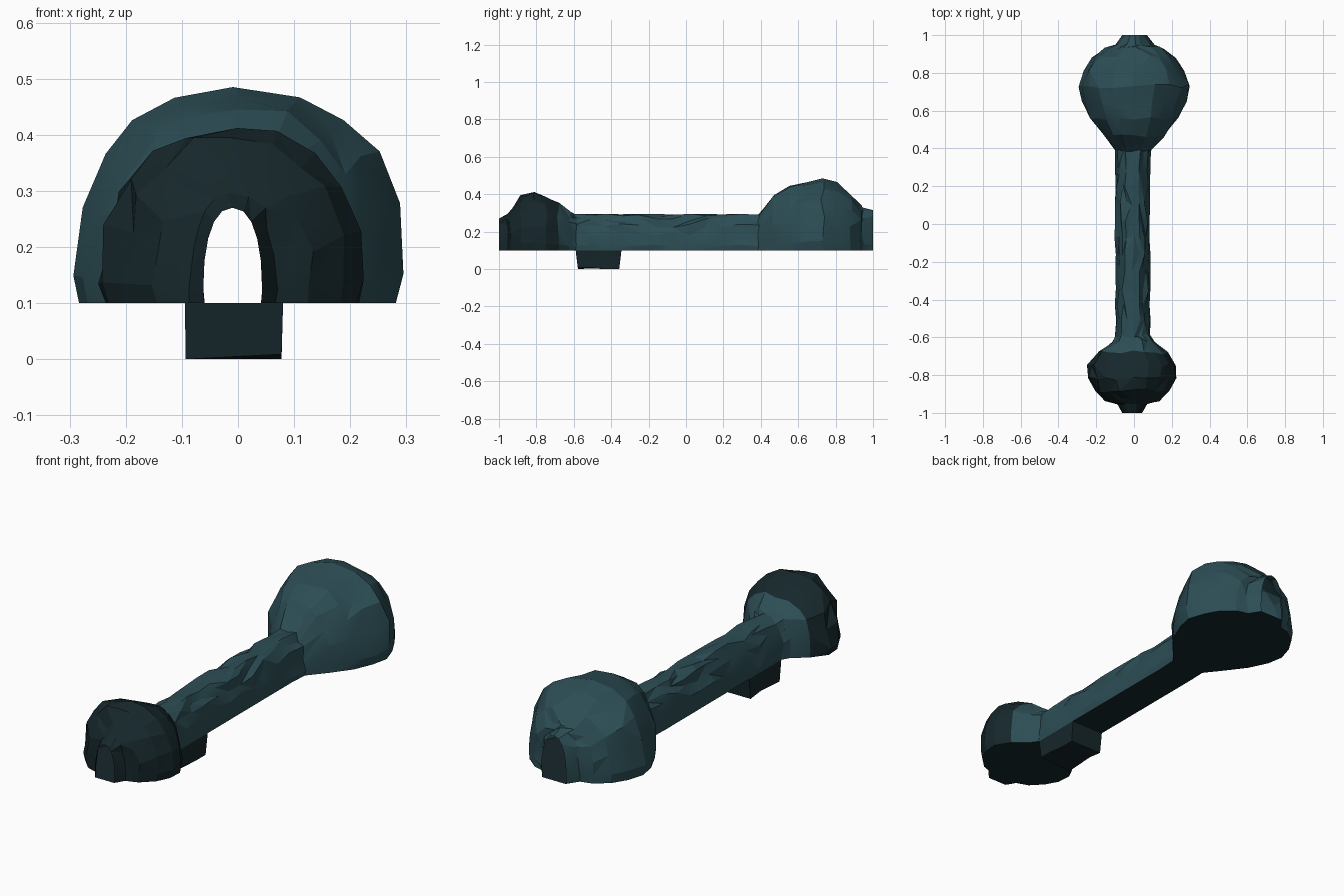
import bpy, bmesh, math, random

if "Cube" in bpy.data.objects:
    bpy.data.objects.remove(bpy.data.objects["Cube"])

random.seed(4)

def material(name, colour):
    m = bpy.data.materials.new(name)
    m.diffuse_color = colour
    m.use_nodes = True
    m.node_tree.nodes["Principled BSDF"].inputs["Base Color"].default_value = m.diffuse_color
    return m

rock = material("teal_rock", (0.025, 0.075, 0.09, 1))
dark = material("dark_rock", (0.008, 0.02, 0.024, 1))

FLOOR = 0.1
SIDES = 12
PIT_Y = (-0.59, -0.345)

# Stations along the cave: y, left x, right x, roof height
front_chamber = [
    (-1.0, -0.062, 0.043, 0.27), (-0.955, -0.09, 0.07, 0.30),
    (-0.935, -0.15, 0.13, 0.33), (-0.88, -0.205, 0.19, 0.395),
    (-0.82, -0.24, 0.22, 0.412), (-0.75, -0.245, 0.225, 0.39),
    (-0.68, -0.19, 0.18, 0.355), (-0.625, -0.12, 0.11, 0.31)]
tunnel = [(y, -0.098, 0.084, 0.295) for y in
          (PIT_Y[0], -0.51, -0.43, PIT_Y[1], -0.25, -0.16, -0.07,
           0.02, 0.11, 0.2, 0.29)]
back_chamber = [
    (0.385, -0.095, 0.09, 0.29), (0.47, -0.165, 0.165, 0.395),
    (0.56, -0.235, 0.235, 0.445), (0.65, -0.28, 0.275, 0.47),
    (0.73, -0.295, 0.293, 0.485), (0.81, -0.27, 0.265, 0.465),
    (0.88, -0.225, 0.225, 0.405), (0.93, -0.155, 0.16, 0.345),
    (0.945, -0.1, 0.105, 0.33), (1.0, -0.062, 0.068, 0.315)]
stations = front_chamber + tunnel + back_chamber

def arch(bm, y, left, right, top, rough):
    """One ring from left floor edge over the roof to right floor edge."""
    cx, half = (left + right) / 2, (right - left) / 2
    spring = FLOOR + 0.13 * (top - FLOOR)
    ring = []
    for i in range(SIDES + 1):
        if i in (0, SIDES):
            x = cx + half * (-0.96 if i == 0 else 0.96)
            ring.append(bm.verts.new((x, y, FLOOR)))
            continue
        a = math.pi * (1 - (i - 1) / (SIDES - 2))
        c, s = math.cos(a), max(math.sin(a), 0)
        x = cx + half * math.copysign(abs(c) ** 0.87, c)
        z = spring + (top - spring) * s ** 0.87
        r = rough if 1 < i < SIDES - 1 else rough * 0.4
        ring.append(bm.verts.new((x + random.uniform(-r, r),
                                  y + random.uniform(-r, r),
                                  min(z + random.uniform(-r, r), top))))
    return ring

bm = bmesh.new()
rings = []
for k, (y, l, r, t) in enumerate(stations):
    rough = 0 if k in (0, len(stations) - 1) else min(0.011, (r - l) * 0.055)
    rings.append(arch(bm, y, l, r, t, rough))

# Walls, roof and floor, leaving the floor open above the pit
wall_faces = []
for k in range(len(rings) - 1):
    a, b = rings[k], rings[k + 1]
    mat = 1 if stations[k][0] < -0.7 else 0
    for i in range(SIDES):
        f = bm.faces.new((a[i], a[i + 1], b[i + 1], b[i]))
        f.material_index = mat
        wall_faces.append(f)
    if not PIT_Y[0] <= stations[k][0] < PIT_Y[1]:
        f = bm.faces.new((a[0], b[0], b[-1], a[-1]))
        f.material_index = 1

# Sunken pit under the tunnel
pit = [k for k, s in enumerate(stations) if PIT_Y[0] <= s[0] <= PIT_Y[1]]
rim = [rings[k][0] for k in pit] + [rings[k][-1] for k in reversed(pit)]
cy = sum(PIT_Y) / 2
bottom = [bm.verts.new((-0.008 + (v.co.x + 0.007) * 0.98,
                        cy + (v.co.y - cy) * 0.9,
                        random.choice((0, 0.004, 0.009)))) for v in rim]
n = len(rim)
for i in range(n):
    j = (i + 1) % n
    bm.faces.new((rim[i], rim[j], bottom[j], bottom[i])).material_index = 1
bm.faces.new(bottom).material_index = 1

# Irregular faceting
random.shuffle(wall_faces)
half_n = len(wall_faces) // 2
bmesh.ops.triangulate(bm, faces=wall_faces[:half_n], quad_method='FIXED')
bmesh.ops.triangulate(bm, faces=wall_faces[half_n:], quad_method='ALTERNATE')
bmesh.ops.recalc_face_normals(bm, faces=bm.faces)

mesh = bpy.data.meshes.new("cave_tunnel")
bm.to_mesh(mesh)
bm.free()
mesh.materials.append(rock)
mesh.materials.append(dark)
cave = bpy.data.objects.new("cave_tunnel", mesh)
bpy.context.collection.objects.link(cave)

# Soften shallow facets, keep strong creases
bpy.context.view_layer.objects.active = cave
cave.select_set(True)
bpy.ops.object.shade_smooth_by_angle(angle=math.radians(15))
